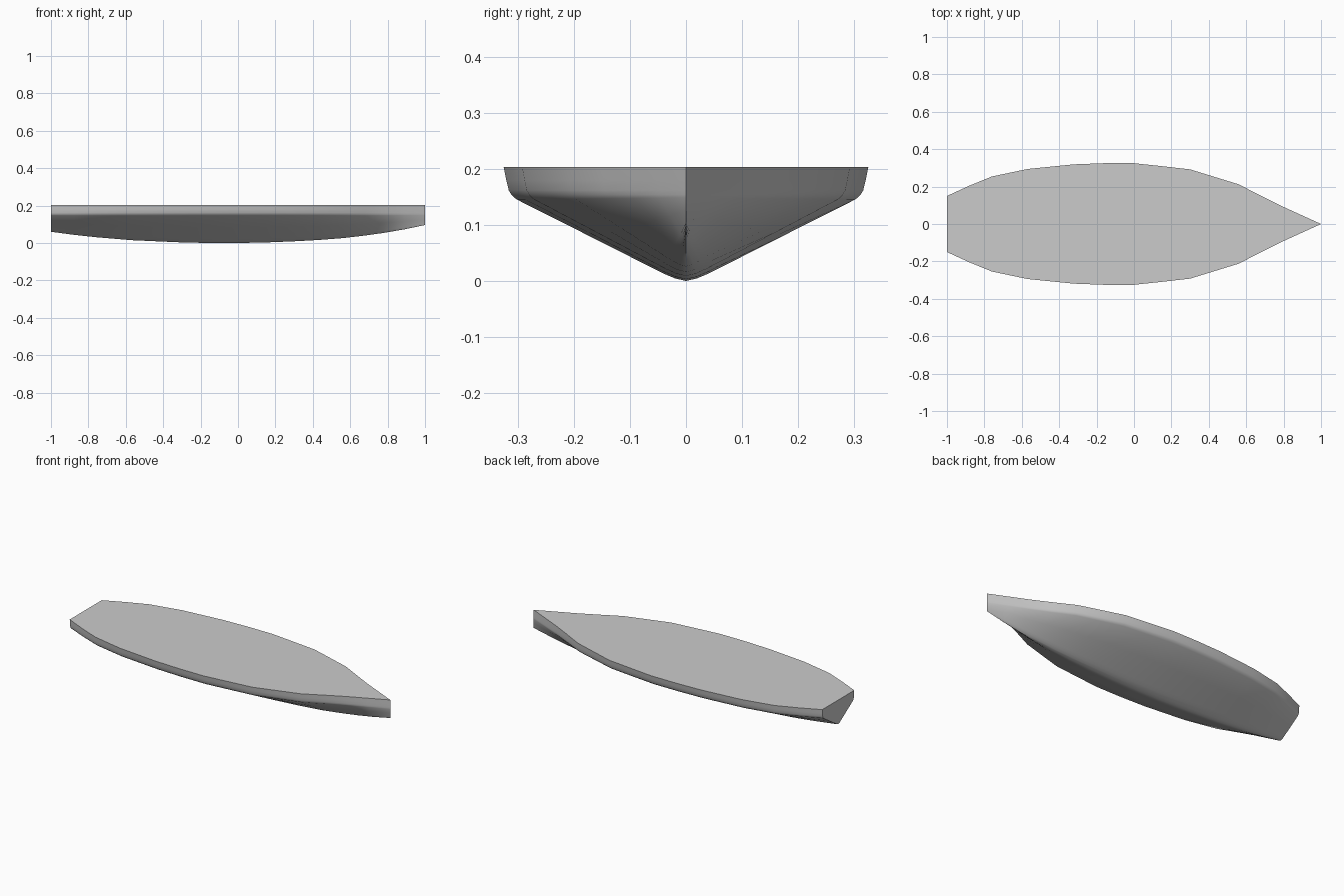
import bpy, bmesh, math

if "Cube" in bpy.data.objects:
    bpy.data.objects.remove(bpy.data.objects["Cube"])

TOP, CHINE = 0.203, 0.15

# Hull stations: x, half width at the deck, keel height
stations = [
    (-1.00, 0.150, 0.060), (-0.88, 0.205, 0.044), (-0.76, 0.254, 0.031),
    (-0.57, 0.294, 0.015), (-0.32, 0.319, 0.004), (-0.16, 0.325, 0.000),
    (0.00, 0.325, 0.000), (0.15, 0.309, 0.003), (0.30, 0.292, 0.009),
    (0.43, 0.252, 0.016), (0.56, 0.212, 0.026), (0.68, 0.150, 0.040),
    (0.78, 0.100, 0.054), (0.89, 0.050, 0.073), (1.00, 0.000, 0.096),
]
# Half section: fraction of width, height fraction
# (1 to 2 spans chine to deck, 0 to 1 spans keel to chine)
profile = [(1.0, 2.0), (0.985, 1.55), (0.972, 1.22), (0.958, 1.07), (0.93, 0.97),
           (0.55, 0.555), (0.18, 0.15), (0.12, 0.085), (0.06, 0.03), (0.0, 0.0)]
section = profile + [(-u, v) for u, v in reversed(profile[:-1])]


def height(v, keel):
    if v > 1:
        return CHINE + (TOP - CHINE) * (v - 1)
    return keel + (CHINE - keel) * v


# Loft the hull skin through the stations
bm = bmesh.new()
rings = [[bm.verts.new((x, u * w, height(v, keel))) for u, v in section]
         for x, w, keel in stations]
for a, b in zip(rings, rings[1:]):
    for i in range(len(section) - 1):
        bm.faces.new((a[i], a[i + 1], b[i + 1], b[i]))

# Flat transom and flat deck
bm.faces.new(rings[0])
bm.faces.new([r[0] for r in rings] + [r[-1] for r in reversed(rings)])

# Close the stem and orient outward
bmesh.ops.remove_doubles(bm, verts=bm.verts, dist=0.0005)
bmesh.ops.recalc_face_normals(bm, faces=bm.faces)
mesh = bpy.data.meshes.new("boat_hull")
bm.to_mesh(mesh)
bm.free()

hull = bpy.data.objects.new("boat_hull", mesh)
bpy.context.collection.objects.link(hull)
bpy.context.view_layer.objects.active = hull
hull.select_set(True)
bpy.ops.object.shade_smooth_by_angle(angle=math.radians(40))
